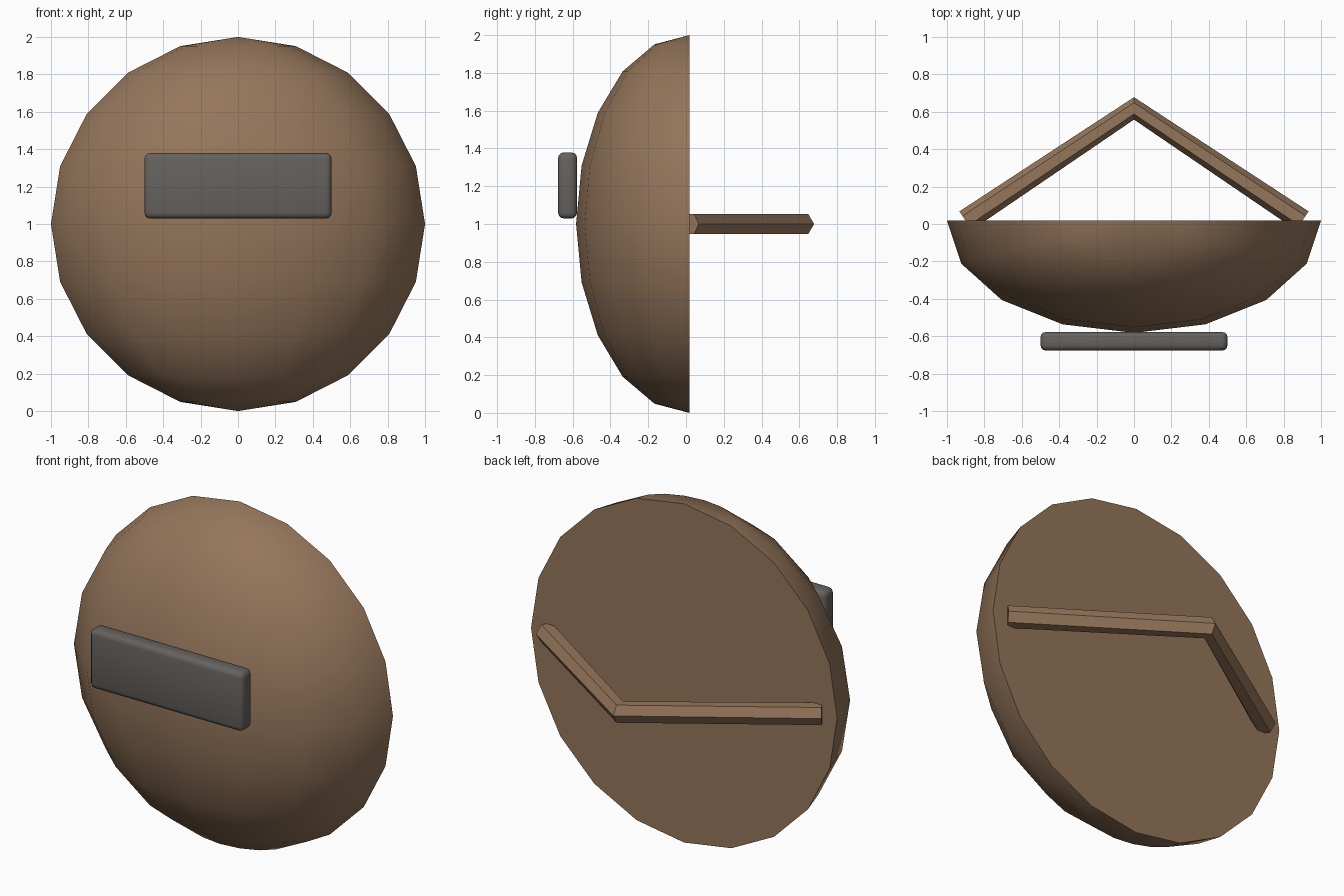
import bpy, bmesh, math
from mathutils import Vector

if "Cube" in bpy.data.objects:
    bpy.data.objects.remove(bpy.data.objects["Cube"])

BACK_Y = 0.018   # plane of the flat back


def material(name, rgb):
    m = bpy.data.materials.new(name)
    m.diffuse_color = (*rgb, 1)
    m.use_nodes = True
    m.node_tree.nodes["Principled BSDF"].inputs["Base Color"].default_value = m.diffuse_color
    return m


def finish(name, bm, mat):
    bmesh.ops.recalc_face_normals(bm, faces=bm.faces)
    me = bpy.data.meshes.new(name)
    bm.to_mesh(me)
    bm.free()
    me.materials.append(mat)
    ob = bpy.data.objects.new(name, me)
    bpy.context.collection.objects.link(ob)
    return ob


def smooth(ob, degrees):
    bpy.ops.object.select_all(action='DESELECT')
    ob.select_set(True)
    bpy.context.view_layer.objects.active = ob
    bpy.ops.object.shade_smooth_by_angle(angle=math.radians(degrees))


brown = material("brown wood", (0.30, 0.18, 0.105))
grey = material("dark grey", (0.13, 0.12, 0.112))

# Shield dome: front half of a flattened sphere, closed by a flat back
bm = bmesh.new()
bmesh.ops.create_uvsphere(bm, u_segments=16, v_segments=10, radius=1)
bmesh.ops.delete(bm, geom=[v for v in bm.verts if v.co.y > 1e-4], context='VERTS')
bmesh.ops.contextual_create(bm, geom=[e for e in bm.edges if e.is_boundary])
for v in bm.verts:
    v.co = (v.co.x, BACK_Y + 0.6 * v.co.y, v.co.z + 1)
smooth(finish("shield_dome", bm, brown), 45)

# Front plate: rounded slab
bm = bmesh.new()
bmesh.ops.create_cube(bm, size=1)
for v in bm.verts:
    v.co = (v.co.x, v.co.y * 0.1 - 0.627, v.co.z * 0.35 + 1.204)
bmesh.ops.bevel(bm, geom=bm.edges[:], offset=0.03, segments=3,
                profile=0.5, affect='EDGES')
smooth(finish("front_plate", bm, grey), 60)

# Back grip: hexagonal bar bent in the middle
bm = bmesh.new()
side = Vector((0.6, 0.9, 0)).normalized()
stations = [((-0.9, BACK_Y, 1), Vector((-side.x, side.y, 0))),
            ((0, BACK_Y + 0.6, 1), Vector((0, 1, 0))),
            ((0.9, BACK_Y, 1), side)]
rings = []
for centre, out in stations:
    ring = []
    for k in range(6):
        a = k * math.pi / 3
        offset = out * math.cos(a) + Vector((0, 0, math.sin(a)))
        ring.append(bm.verts.new(Vector(centre) + 0.06 * offset))
    rings.append(ring)
for r, s in zip(rings, rings[1:]):
    for k in range(6):
        j = (k + 1) % 6
        bm.faces.new((r[k], r[j], s[j], s[k]))
bm.faces.new(rings[0])
bm.faces.new(rings[-1])
finish("back_grip", bm, brown)
